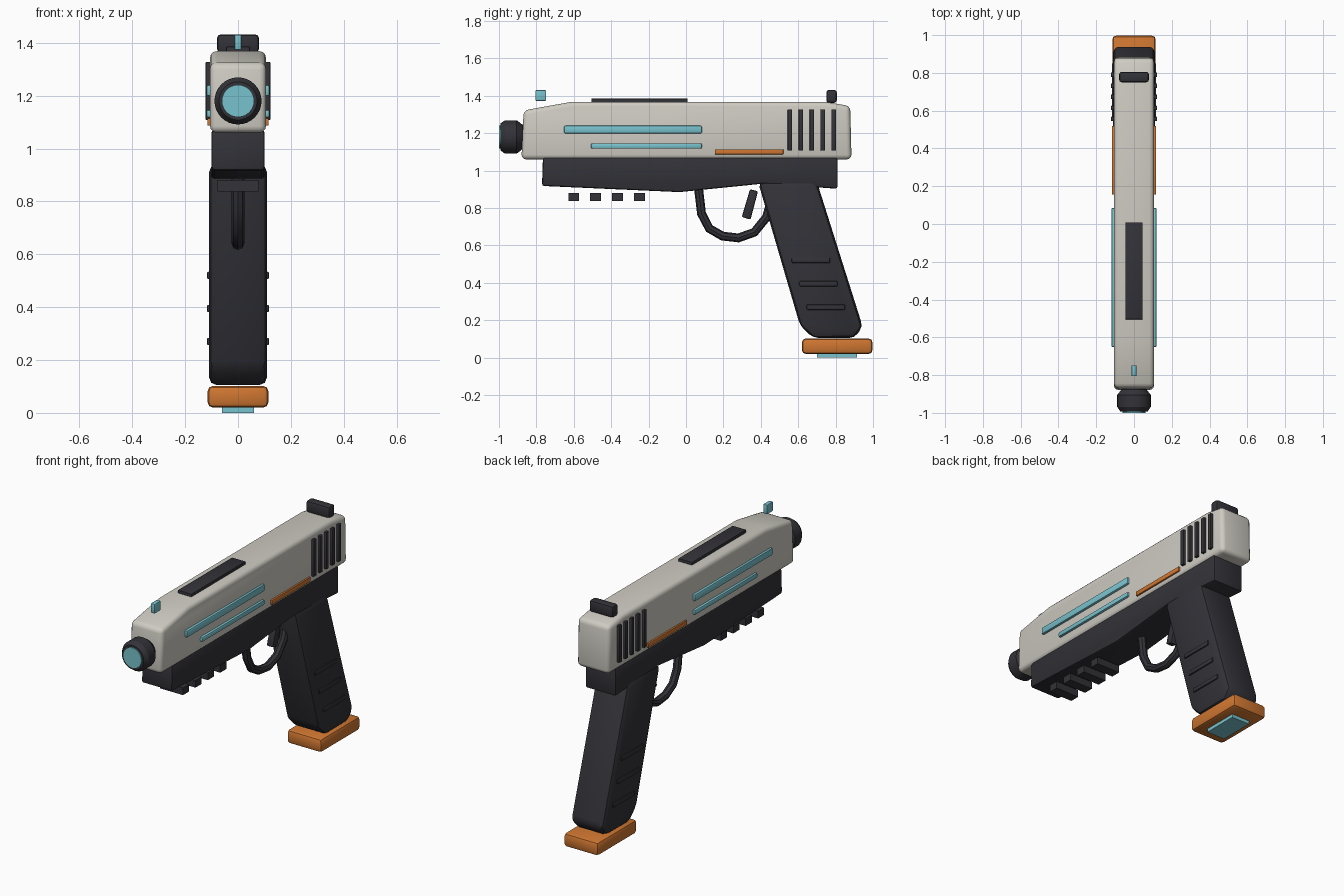
import bpy, bmesh, math
from mathutils import Matrix, Vector

if "Cube" in bpy.data.objects:
    bpy.data.objects.remove(bpy.data.objects["Cube"])


def material(name, rgb):
    m = bpy.data.materials.new(name)
    m.diffuse_color = (*rgb, 1)
    m.use_nodes = True
    m.node_tree.nodes["Principled BSDF"].inputs["Base Color"].default_value = m.diffuse_color
    return m


GREY = material("warm_grey", (0.62, 0.60, 0.54))
DARK = material("charcoal", (0.032, 0.032, 0.040))
CYAN = material("pale_cyan", (0.19, 0.54, 0.61))
ORANGE = material("orange", (0.62, 0.18, 0.03))


def finish(name, bm, mat, bevel=0, segs=2, smooth=30):
    if bevel:
        edges = [e for e in bm.edges if e.calc_face_angle(0) > 0.4]
        bmesh.ops.bevel(bm, geom=edges, offset=bevel, segments=segs,
                        profile=0.5, affect='EDGES', clamp_overlap=True)
    bmesh.ops.recalc_face_normals(bm, faces=bm.faces)
    mesh = bpy.data.meshes.new(name)
    bm.to_mesh(mesh)
    bm.free()
    ob = bpy.data.objects.new(name, mesh)
    bpy.context.collection.objects.link(ob)
    mesh.materials.append(mat)
    bpy.ops.object.select_all(action='DESELECT')
    ob.select_set(True)
    bpy.context.view_layer.objects.active = ob
    bpy.ops.object.shade_smooth_by_angle(angle=math.radians(smooth))
    return ob


def prism(name, profile, half, mat, bevel=0, segs=2):
    """Side profile of (y, z) points extruded across x."""
    bm = bmesh.new()
    face = bm.faces.new([bm.verts.new((-half, y, z)) for y, z in profile])
    ext = bmesh.ops.extrude_face_region(bm, geom=[face])
    verts = [v for v in ext['geom'] if isinstance(v, bmesh.types.BMVert)]
    bmesh.ops.translate(bm, vec=(2 * half, 0, 0), verts=verts)
    bmesh.ops.recalc_face_normals(bm, faces=bm.faces)
    return finish(name, bm, mat, bevel, segs)


def box(name, x, y, z, mat, bevel=0, segs=2):
    """Box from (min, max) ranges."""
    bm = bmesh.new()
    bmesh.ops.create_cube(bm, size=1)
    for v in bm.verts:
        v.co = Vector([r[0] if c < 0 else r[1] for c, r in zip(v.co, (x, y, z))])
    return finish(name, bm, mat, bevel, segs)


def both_sides(name, x, y, z, mat, bevel=0):
    box(name + "_right", x, y, z, mat, bevel)
    box(name + "_left", (-x[1], -x[0]), y, z, mat, bevel)


# Slide and frame
prism("slide", [(-0.88, 1.06), (-0.868, 1.322), (-0.61, 1.368), (0.74, 1.368),
                (0.878, 1.345), (0.885, 1.06)], 0.106, GREY, 0.025, 3)
prism("frame", [(-0.765, 1.07), (-0.77, 0.918), (-0.035, 0.885), (0.41, 0.93),
                (0.81, 0.903), (0.81, 1.07)], 0.101, DARK, 0.012)

# Grip with side ridges
prism("grip", [(0.385, 0.94), (0.70, 0.94), (0.945, 0.165), (0.90, 0.105),
               (0.68, 0.105), (0.61, 0.17)], 0.11, DARK, 0.03, 2)
for i in range(3):
    y, z = 0.565 + 0.04 * i, 0.52 - 0.125 * i
    both_sides(f"grip_ridge_{i + 1}", (0.09, 0.117), (y, y + 0.205),
               (z - 0.014, z + 0.014), DARK, 0.005)

# Magazine base
box("magazine_base", (-0.115, 0.115), (0.62, 0.997), (0.02, 0.102), ORANGE, 0.02)
box("base_plate", (-0.06, 0.06), (0.70, 0.915), (0, 0.03), CYAN)

# Trigger and guard
prism("trigger", [(0.342, 0.90), (0.385, 0.89), (0.345, 0.738), (0.298, 0.752)],
      0.022, DARK, 0.008)
curve = bpy.data.curves.new("trigger_guard", 'CURVE')
curve.dimensions = '3D'
curve.bevel_depth = 0.024
curve.bevel_resolution = 2
path = [(0.064, 0.93), (0.083, 0.77), (0.125, 0.69), (0.195, 0.65), (0.28, 0.64),
        (0.365, 0.67), (0.43, 0.75), (0.46, 0.85)]
spline = curve.splines.new('POLY')
spline.points.add(len(path) - 1)
for p, (y, z) in zip(spline.points, path):
    p.co = (0, y, z, 1)
curve.use_fill_caps = True
curve.materials.append(DARK)
guard = bpy.data.objects.new("trigger_guard", curve)
bpy.context.collection.objects.link(guard)
bpy.ops.object.select_all(action='DESELECT')
guard.select_set(True)
bpy.context.view_layer.objects.active = guard
bpy.ops.object.convert(target='MESH')
bpy.ops.object.shade_smooth_by_angle(angle=math.radians(40))

# Muzzle, turned around the y axis
bm = bmesh.new()
axis = [(-0.993, 0), (-0.993, 0.072), (-0.968, 0.089), (-0.905, 0.089),
        (-0.875, 0.066), (-0.84, 0.066), (-0.84, 0)]
verts = [bm.verts.new((r, y, 1.18)) for y, r in axis]
edges = [bm.edges.new(pair) for pair in zip(verts, verts[1:])]
bmesh.ops.spin(bm, geom=verts + edges, cent=(0, 0, 1.18), axis=(0, 1, 0),
               angle=2 * math.pi, steps=32)
bmesh.ops.remove_doubles(bm, verts=bm.verts, dist=1e-4)
finish("muzzle", bm, DARK)
bm = bmesh.new()
bmesh.ops.create_cone(bm, cap_ends=True, segments=32, radius1=0.061, radius2=0.061,
                      depth=0.02, matrix=Matrix.Translation((0, -0.99, 1.18))
                      @ Matrix.Rotation(math.pi / 2, 4, 'X'))
finish("muzzle_lens", bm, CYAN)

# Sights and top plate
box("front_sight", (-0.013, 0.013), (-0.805, -0.748), (1.373, 1.43), CYAN, 0.004)
box("rear_sight", (-0.079, 0.079), (0.75, 0.806), (1.362, 1.432), DARK, 0.014)
box("top_plate", (-0.045, 0.045), (-0.505, 0.008), (1.355, 1.385), DARK, 0.003)

# Side stripes
both_sides("upper_stripe", (0.095, 0.12), (-0.652, 0.085), (1.198, 1.24), CYAN, 0.008)
both_sides("lower_stripe", (0.095, 0.12), (-0.508, 0.085), (1.117, 1.146), CYAN, 0.008)
both_sides("orange_stripe", (0.095, 0.116), (0.155, 0.52), (1.087, 1.114), ORANGE, 0.002)

# Rear serrations
for i in range(5):
    y = 0.556 + 0.0585 * i
    both_sides(f"serration_{i + 1}", (0.095, 0.122), (y - 0.012, y + 0.012),
               (1.107, 1.328), DARK, 0.003)

# Rail teeth under the frame
for i in range(4):
    y = -0.6 + 0.117 * i
    box(f"rail_tooth_{i + 1}", (-0.077, 0.077), (y - 0.029, y + 0.029),
        (0.837, 0.88), DARK)
